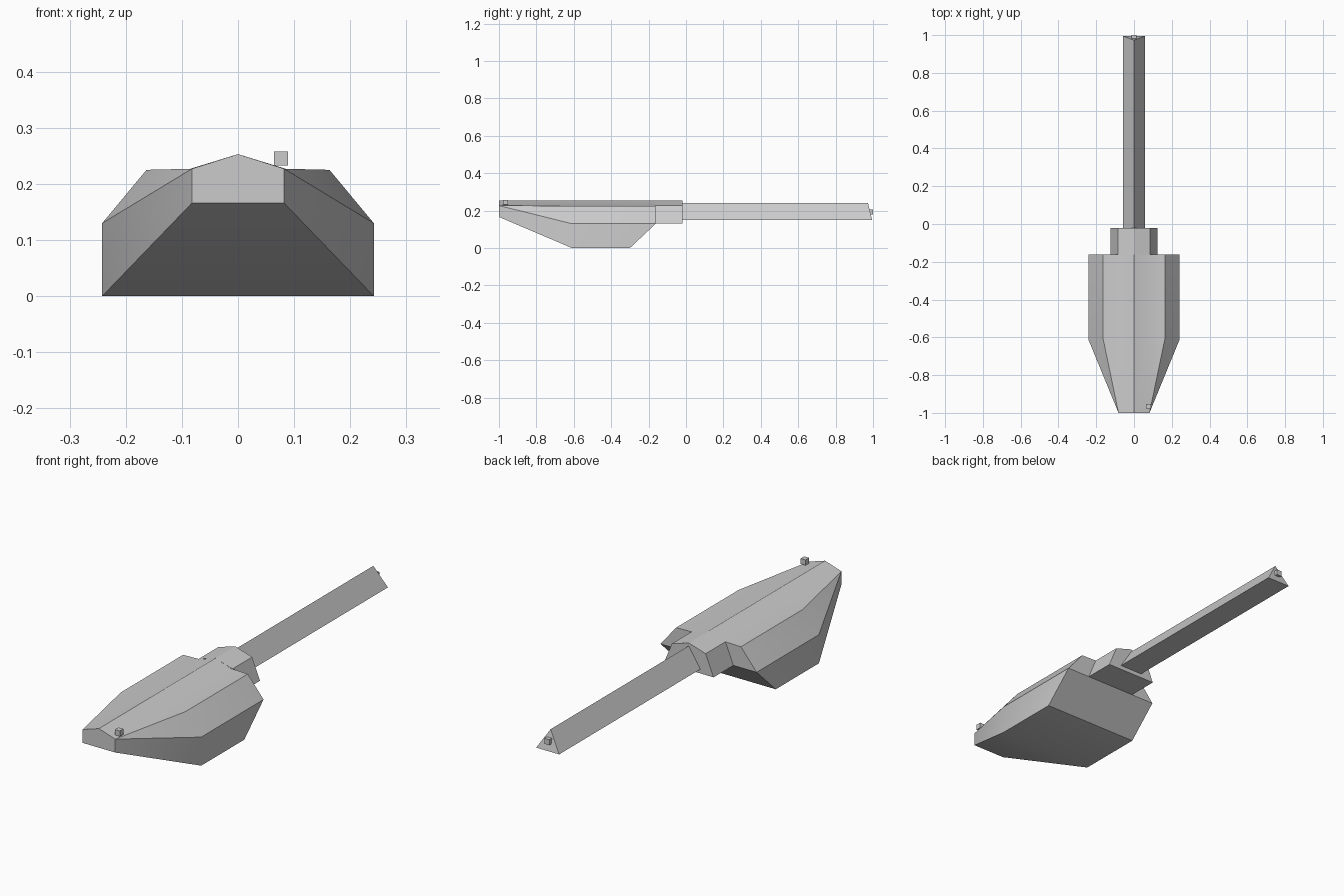
import bpy

if "Cube" in bpy.data.objects:
    bpy.data.objects.remove(bpy.data.objects["Cube"], do_unlink=True)

grey = bpy.data.materials.new("plain_grey")
grey.use_nodes = True
grey.diffuse_color = (0.6, 0.6, 0.6, 1)
grey.node_tree.nodes["Principled BSDF"].inputs["Base Color"].default_value = (0.6, 0.6, 0.6, 1)


def finish(obj, smooth):
    obj.data.materials.append(grey)
    if smooth:
        bpy.ops.object.select_all(action="DESELECT")
        obj.select_set(True)
        bpy.context.view_layer.objects.active = obj
        bpy.ops.object.shade_smooth_by_angle(angle=0.52)


def loft(name, sections, cap_start=True, smooth=True):
    """Skin mirrored half sections, each listed from the ridge down; equal points merge."""
    verts, index, faces = [], {}, []

    def vert(p):
        if p not in index:
            index[p] = len(verts)
            verts.append(p)
        return index[p]

    def add(loop):
        loop = list(dict.fromkeys(loop))
        if len(loop) > 2:
            faces.append(loop)

    rings = []
    for half in sections:
        left = [vert(p) for p in half]
        right = [vert((-x, y, z)) for x, y, z in reversed(half) if x > 0]
        rings.append(left + right)
    for a, b in zip(rings, rings[1:]):
        for i in range(len(a)):
            j = (i + 1) % len(a)
            add([a[i], a[j], b[j], b[i]])
    if cap_start:
        add(rings[0][::-1])
    add(rings[-1])
    mesh = bpy.data.meshes.new(name)
    mesh.from_pydata(verts, [], faces)
    # Outward winding
    import bmesh
    bm = bmesh.new()
    bm.from_mesh(mesh)
    bmesh.ops.recalc_face_normals(bm, faces=bm.faces)
    bm.to_mesh(mesh)
    bm.free()
    obj = bpy.data.objects.new(name, mesh)
    bpy.context.collection.objects.link(obj)
    finish(obj, smooth)
    return obj


def box(name, centre, size):
    bpy.ops.mesh.primitive_cube_add(size=size, location=centre)
    obj = bpy.context.object
    obj.name = name
    finish(obj, False)


def hull_section(y, bottom):
    return [(0, y, 0.253), (0.082, y, 0.227), (0.163, y, 0.225), (0.242, y, 0.13), bottom]


# Hull: narrow nose, wide middle, sloped underside at the back
nose_top = (0.082, -1, 0.227)
nose = [(0, -1, 0.253), nose_top, nose_top, nose_top, (0.082, -1, 0.166)]
loft("hull", [
    nose,
    hull_section(-0.61, (0.242, -0.61, 0)),
    hull_section(-0.162, (0.242, -0.3, 0)),
    hull_section(-0.162, (0.242, -0.162, 0.13)),
])

# Collar behind the hull, carrying the ridge on
loft("collar", [[(0, y, 0.253), (0.085, y, 0.227), (0.125, y, 0.13)] for y in (-0.162, -0.02)],
     cap_start=False)

# Three-sided boom with a slanted end
loft("boom", [
    [(0, -0.03, 0.24), (0.058, -0.03, 0.149)],
    [(0, 0.973, 0.24), (0.058, 0.995, 0.149)],
], smooth=False)

# Small marker blocks at both ends
box("nose_block", (0.077, -0.965, 0.245), 0.025)
box("boom_end_block", (0, 0.9875, 0.193), 0.025)
